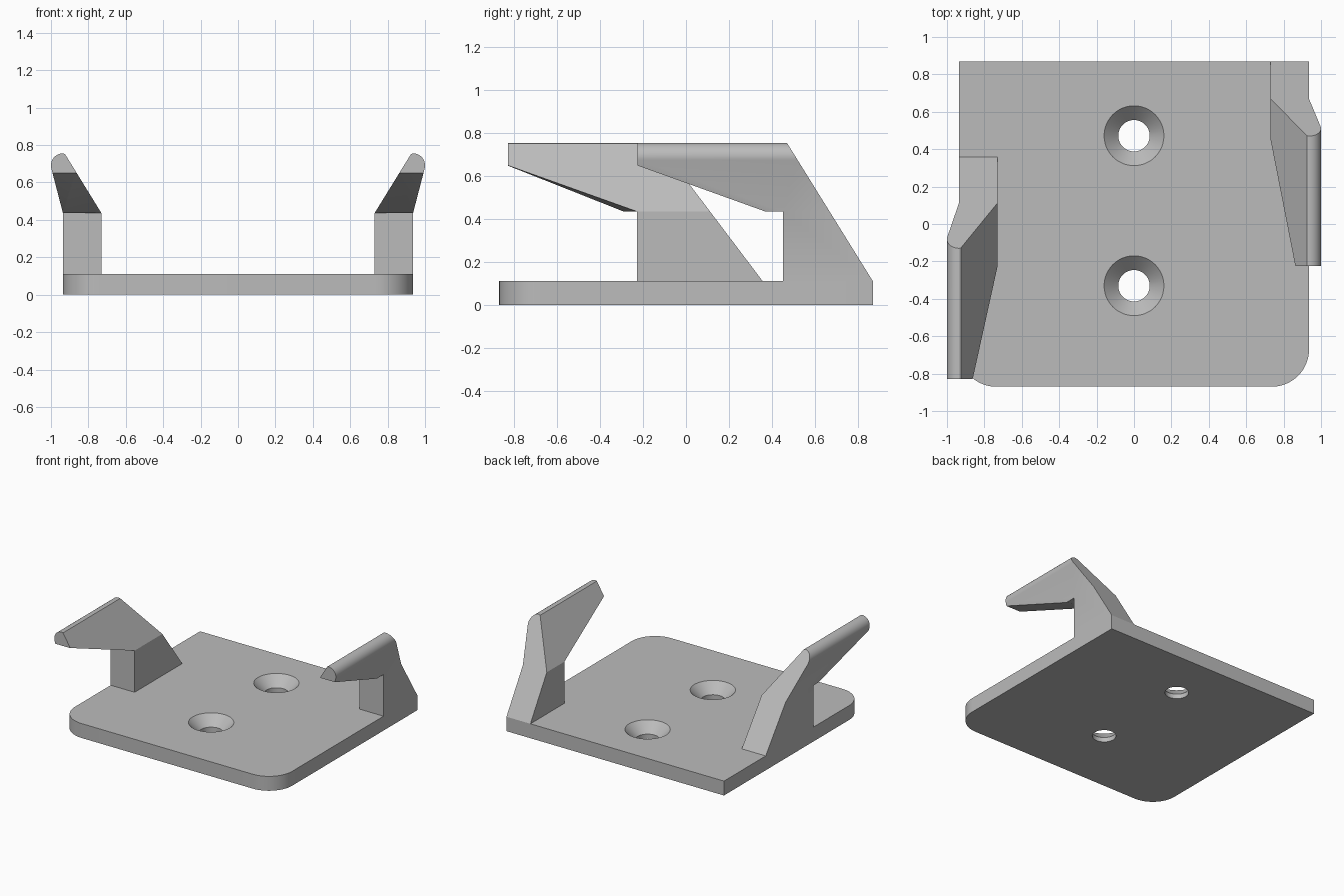
import bpy, bmesh
from math import cos, sin, radians
from mathutils import Vector

cube = bpy.data.objects.get("Cube")
if cube:
    bpy.data.objects.remove(cube, do_unlink=True)

grey = bpy.data.materials.new("plain grey")
grey.use_nodes = True
colour = (0.5, 0.5, 0.5, 1)
grey.diffuse_color = colour
grey.node_tree.nodes["Principled BSDF"].inputs["Base Color"].default_value = colour

PLATE_TOP = 0.112
TOP = 0.756
BEND = 0.436       # height where the arms start to lean outwards
INNER, OUTER = 0.73, 0.936


def arc(cx, cy, r, start, end, steps):
    angles = [radians(start + (end - start) * i / steps) for i in range(steps + 1)]
    return [(cx + r * cos(a), cy + r * sin(a)) for a in angles]


def prism(name, points, direction):
    """Extrude a closed outline of 3D points along a direction."""
    bm = bmesh.new()
    face = bm.faces.new([bm.verts.new(p) for p in points])
    moved = bmesh.ops.extrude_face_region(bm, geom=[face])["geom"]
    verts = [v for v in moved if isinstance(v, bmesh.types.BMVert)]
    bmesh.ops.translate(bm, verts=verts, vec=direction)
    bmesh.ops.recalc_face_normals(bm, faces=bm.faces)
    return finish(name, bm)


def finish(name, bm):
    mesh = bpy.data.meshes.new(name)
    bm.to_mesh(mesh)
    bm.free()
    mesh.materials.append(grey)
    obj = bpy.data.objects.new(name, mesh)
    bpy.context.collection.objects.link(obj)
    return obj


def boolean(obj, cutter, operation):
    """Apply a boolean and remove the helper."""
    cutter.hide_render = True
    mod = obj.modifiers.new("shape", "BOOLEAN")
    mod.operation, mod.object, mod.solver = operation, cutter, "EXACT"
    bpy.context.view_layer.objects.active = obj
    bpy.ops.object.modifier_apply(modifier=mod.name)
    bpy.data.objects.remove(cutter, do_unlink=True)


def smooth(obj):
    bpy.ops.object.select_all(action="DESELECT")
    obj.select_set(True)
    bpy.context.view_layer.objects.active = obj
    bpy.ops.object.shade_smooth_by_angle(angle=radians(25))


# Base plate: rounded front corners, square back corners
W, D, R = OUTER, 0.87, 0.2
outline = [(W, D), (-W, D)]
outline += arc(-W + R, -D + R, R, 180, 270, 16)
outline += arc(W - R, -D + R, R, 270, 360, 16)
plate = prism("base_plate", [(x, y, 0) for x, y in outline], (0, 0, PLATE_TOP))

# Countersunk screw holes: lathe a small profile for each cutter
SINK, BORE = 0.16, 0.084
profile = [(BORE, -0.1), (BORE, PLATE_TOP - SINK + BORE), (SINK, PLATE_TOP), (SINK, 0.2)]
for y in (0.472, -0.33):
    bm = bmesh.new()
    rings = [[bm.verts.new((px, py + y, z)) for px, py in arc(0, 0, r, 0, 352.5, 47)]
             for r, z in profile]
    for low, high in zip(rings, rings[1:]):
        for i in range(48):
            j = (i + 1) % 48
            bm.faces.new((low[i], low[j], high[j], high[i]))
    bm.faces.new(rings[0])
    bm.faces.new(rings[-1])
    bmesh.ops.recalc_face_normals(bm, faces=bm.faces)
    boolean(plate, finish("screw_hole_cutter", bm), "DIFFERENCE")
smooth(plate)


def hook(name, side, tip, kink, front, top_back, back):
    # Outline seen from the front, with a rounded lip
    section = [(INNER, PLATE_TOP), (OUTER, PLATE_TOP), (OUTER, BEND)]
    section += arc(0.935, TOP - 0.065, 0.065, -14, 90, 14)
    section += [(0.925, TOP - 0.004), (INNER, BEND)]
    body = prism(name, [(side * x, -1, z) for x, z in section], (0, 2, 0))

    # Outline seen from the side
    under = 0.65
    shape = [(front, 0), (front, BEND), (kink, BEND), (tip, under), (tip, TOP + 0.1)]
    slope = (top_back - back) / (TOP - PLATE_TOP)
    shape += [(top_back + slope * 0.1, TOP + 0.1), (back - slope * 0.1, PLATE_TOP - 0.1)]
    boolean(body, prism("side_cutter", [(side * 0.5, y, z) for y, z in shape],
                        (side * 0.7, 0, 0)), "INTERSECT")

    # Slight twist trimmed off the underside of the arm
    a = Vector((INNER, front, BEND))
    n = (Vector((OUTER, kink, BEND)) - a).cross(Vector((0.872, tip, under)) - a)
    corners = [(0.6, tip - 0.1), (1.1, tip - 0.1), (1.1, front - 0.002), (0.6, front - 0.002)]
    heights = [a.z - (n.x * (x - a.x) + n.y * (y - a.y)) / n.z for x, y in corners]
    trim = prism("underside_cutter",
                 [(side * x, y, z) for (x, y), z in zip(corners, heights)], (0, 0, -0.3))
    boolean(body, trim, "DIFFERENCE")
    smooth(body)


hook("left_hook", 1, tip=-0.225, kink=0.37, front=0.452, top_back=0.47, back=0.87)
hook("right_hook", -1, tip=-0.83, kink=-0.29, front=-0.228, top_back=-0.13, back=0.357)
